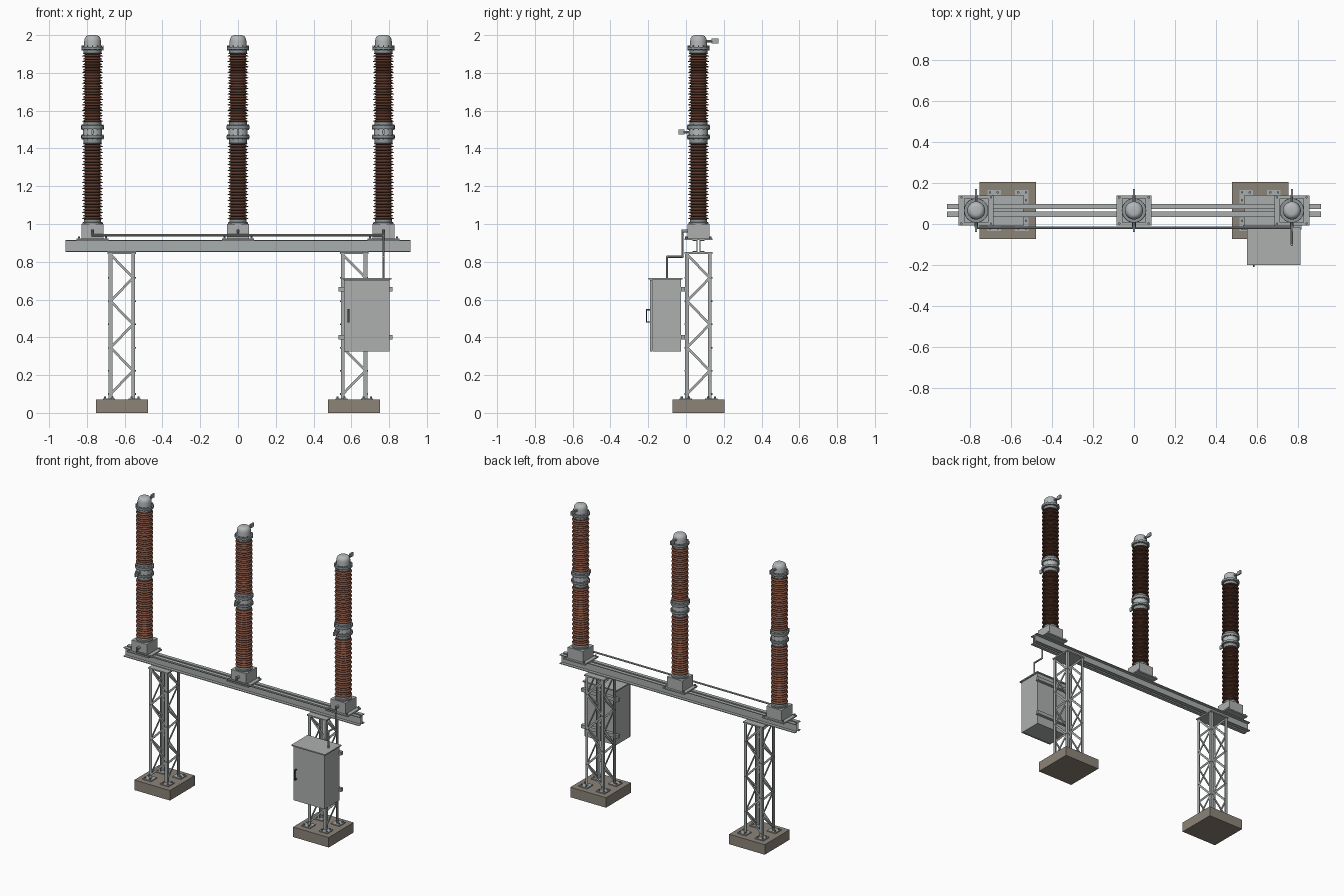
import bpy, bmesh, math
from mathutils import Vector, Matrix

if "Cube" in bpy.data.objects:
    bpy.data.objects.remove(bpy.data.objects["Cube"])

YC = 0.066                 # centre line of the structure
POLES = (-0.77, 0.0, 0.77)
LEGS = (-0.615, 0.615)


def mat(name, rgb):
    m = bpy.data.materials.new(name)
    m.diffuse_color = (*rgb, 1)
    m.use_nodes = True
    m.node_tree.nodes["Principled BSDF"].inputs["Base Color"].default_value = m.diffuse_color
    return m


STEEL = mat("galvanised steel", (0.40, 0.42, 0.42))
PAINT = mat("cabinet grey", (0.42, 0.435, 0.43))
METAL = mat("cast flange grey", (0.27, 0.30, 0.31))
CAP = mat("light aluminium", (0.46, 0.48, 0.49))
BROWN = mat("brown porcelain", (0.19, 0.07, 0.043))
CONCRETE = mat("concrete", (0.26, 0.23, 0.19))
DARK = mat("dark fittings", (0.06, 0.06, 0.065))


def finish(bm, name, material, smooth=False):
    bmesh.ops.recalc_face_normals(bm, faces=bm.faces)
    me = bpy.data.meshes.new(name)
    bm.to_mesh(me)
    bm.free()
    me.materials.append(material)
    ob = bpy.data.objects.new(name, me)
    bpy.context.collection.objects.link(ob)
    if smooth:
        bpy.ops.object.select_all(action='DESELECT')
        ob.select_set(True)
        bpy.context.view_layer.objects.active = ob
        bpy.ops.object.shade_smooth_by_angle(angle=math.radians(35))
    return ob


def add_box(bm, x0, x1, y0, y1, z0, z1):
    m = Matrix.Translation(((x0 + x1) / 2, (y0 + y1) / 2, (z0 + z1) / 2))
    bmesh.ops.create_cube(bm, size=1, matrix=m @ Matrix.Diagonal((x1 - x0, y1 - y0, z1 - z0, 1)))


def add_rod(bm, a, b, r, seg=10):
    a, b = Vector(a), Vector(b)
    d = b - a
    m = Matrix.Translation((a + b) / 2) @ d.to_track_quat('Z', 'Y').to_matrix().to_4x4()
    bmesh.ops.create_cone(bm, cap_ends=True, segments=seg, radius1=r, radius2=r, depth=d.length, matrix=m)


def add_strip(bm, a, b, normal, width, thick):
    # flat bar from a to b lying in the plane with the given normal
    a, b, n = Vector(a), Vector(b), Vector(normal)
    d = (b - a).normalized()
    rot = Matrix((d, n.cross(d), n)).transposed().to_4x4()
    m = Matrix.Translation((a + b) / 2) @ rot @ Matrix.Diagonal(((b - a).length, width, thick, 1))
    bmesh.ops.create_cube(bm, size=1, matrix=m)


def box(name, material, *dims):
    bm = bmesh.new()
    add_box(bm, *dims)
    return finish(bm, name, material)


def lathe(name, material, profile, x, seg=28):
    bm = bmesh.new()
    vs = [bm.verts.new((x + r, YC, z)) for r, z in profile]
    es = [bm.edges.new(p) for p in zip(vs, vs[1:])]
    bmesh.ops.spin(bm, geom=vs + es, cent=(x, YC, 0), axis=(0, 0, 1), angle=math.tau, steps=seg, use_merge=True)
    bmesh.ops.remove_doubles(bm, verts=bm.verts, dist=1e-5)
    return finish(bm, name, material, True)


# Lattice legs on concrete footings
for cx in LEGS:
    box("footing", CONCRETE, cx - .138, cx + .138, YC - .138, YC + .138, 0, .07)
    box("leg_top_plate", STEEL, cx - .075, cx + .075, YC - .075, YC + .075, .842, .851)
    angles, plates, braces, bolts = (bmesh.new() for _ in range(4))
    h, w, t = .07, .02, .004
    for sx in (-1, 1):
        for sy in (-1, 1):
            X = lambda d: cx + sx * d
            Y = lambda d: YC + sy * d
            add_box(angles, *sorted((X(h), X(h - w))), *sorted((Y(h), Y(h - t))), .07, .845)
            add_box(angles, *sorted((X(h), X(h - t))), *sorted((Y(h - t), Y(h - w))), .07, .845)
            add_box(plates, *sorted((X(.1), X(.035))), *sorted((Y(.1), Y(.035))), .069, .077)
            for dx, dy in ((.088, .088), (.088, .05), (.05, .088)):
                add_rod(bolts, (X(dx), Y(dy), .075), (X(dx), Y(dy), .086), .006, 6)
    e, inset, step = .06, .064, .123
    for i in range(6):
        z0, z1 = .1 + i * step, .1 + (i + 1) * step
        a, b = (-e, e) if i % 2 == 0 else (e, -e)
        for s in (-1, 1):
            add_strip(braces, (cx + a, YC + s * inset, z0), (cx + b, YC + s * inset, z1), (0, 1, 0), .013, .004)
            add_strip(braces, (cx + s * inset, YC + a, z0), (cx + s * inset, YC + b, z1), (1, 0, 0), .013, .004)
            add_rod(bolts, (cx + a, YC + s * .067, z0), (cx + a, YC + s * .074, z0), .004, 6)
            add_rod(bolts, (cx + s * .067, YC + a, z0), (cx + s * .074, YC + a, z0), .004, 6)
    finish(angles, "leg_corner_angles", STEEL)
    finish(plates, "leg_base_plates", STEEL)
    finish(braces, "leg_diagonal_braces", STEEL)
    finish(bolts, "leg_bolts", METAL)

# Two back-to-back channels form the cross beam
beam = bmesh.new()
for s in (-1, 1):
    for y0, y1, z0, z1 in ((.006, .010, .851, .915), (.010, .031, .851, .856), (.010, .031, .910, .915)):
        add_box(beam, -.912, .912, *sorted((YC + s * y0, YC + s * y1)), z0, z1)
finish(beam, "cross_beam", STEEL)


def shed_profile(z0, z1, n=13):
    # alternating wide and narrow sheds with sloping tops
    pts, p = [(.038, z0)], (z1 - z0) / n
    for i in range(n):
        z = z0 + i * p
        pts += [(.039, z + .05 * p), (.055, z + .16 * p), (.055, z + .24 * p), (.039, z + .50 * p),
                (.050, z + .63 * p), (.050, z + .70 * p), (.039, z + .95 * p)]
    return pts + [(.038, z1)]


# Three breaker poles
for x in POLES:
    box("pole_mounting_plate", STEEL, x - .085, x + .085, YC - .074, YC + .074, .915, .924)
    box("mechanism_box", PAINT, x - .059, x + .059, YC - .059, YC + .059, .924, 1.0)
    bolts = bmesh.new()
    for sx in (-1, 1):
        for sy in (-1, 1):
            p = (x + sx * .072, YC + sy * .064)
            add_rod(bolts, (*p, .922), (*p, .934), .006, 6)
    finish(bolts, "plate_bolts", METAL)
    lathe("lower_collar", METAL, [(0, .999), (.054, .999), (.054, 1.008), (.046, 1.011), (.044, 1.026), (0, 1.026)], x)
    lathe("lower_insulator", BROWN, shed_profile(1.022, 1.435), x)
    lathe("middle_lower_flange", METAL, [(0, 1.43), (.047, 1.43), (.047, 1.452), (.060, 1.454), (.060, 1.468), (0, 1.468)], x)
    lathe("middle_housing", CAP, [(0, 1.467), (.05, 1.467), (.05, 1.505), (0, 1.505)], x)
    lathe("middle_upper_flange", METAL, [(0, 1.504), (.060, 1.504), (.060, 1.522), (.047, 1.524), (.047, 1.542), (0, 1.542)], x)
    lathe("upper_insulator", BROWN, shed_profile(1.538, 1.912), x)
    lathe("top_flange", METAL, [(0, 1.905), (.047, 1.905), (.047, 1.922), (.059, 1.924), (.059, 1.938), (0, 1.938)], x)
    dome = [(0, 1.937), (.044, 1.937), (.044, 1.968)]
    dome += [(.018 + .026 * math.cos(a), 1.970 + .030 * math.sin(a)) for a in (math.pi / 10 * k for k in range(1, 6))]
    lathe("top_cap", CAP, dome + [(0, 2.0)], x)
    # flange bolts around the middle and top joints
    ring = bmesh.new()
    for k in range(12):
        a = math.tau * k / 12
        px, py = x + .0545 * math.cos(a), YC + .0545 * math.sin(a)
        for z0, z1 in ((1.448, 1.474), (1.498, 1.528), (1.918, 1.944)):
            add_rod(ring, (px, py, z0), (px, py, z1), .0035, 6)
    finish(ring, "flange_bolts", METAL)
    # line terminals, rear at the top and front at the middle
    term = bmesh.new()
    add_rod(term, (x, YC + .035, 1.968), (x, YC + .075, 1.968), .007)
    add_box(term, x - .005, x + .005, YC + .07, YC + .105, 1.955, 1.981)
    add_rod(term, (x, YC - .04, 1.486), (x, YC - .078, 1.486), .007)
    add_box(term, x - .005, x + .005, YC - .105, YC - .074, 1.473, 1.499)
    finish(term, "line_terminals", STEEL)
    # cable gland into the front of the box
    gland = bmesh.new()
    add_rod(gland, (x, YC - .05, .963), (x, -.016, .963), .009, 12)
    add_rod(gland, (x, -.018, .972), (x, -.018, .94), .006)
    finish(gland, "cable_gland", METAL)

# Conduit along the beam and down into the cabinet
pipe = bmesh.new()
path = [(-.775, -.018, .94), (.77, -.018, .94), (.77, -.018, .827), (.77, -.1, .827), (.77, -.1, .71)]
for a, b in zip(path, path[1:]):
    add_rod(pipe, a, b, .006)
for p in path[1:4]:
    bmesh.ops.create_uvsphere(pipe, u_segments=10, v_segments=6, radius=.0065, matrix=Matrix.Translation(p))
finish(pipe, "conduit", STEEL, True)

# Control cabinet
box("cabinet_body", PAINT, .562, .803, -.178, -.026, .326, .708)
box("cabinet_door", PAINT, .562, .803, -.190, -.181, .326, .704)
box("door_seal", DARK, .566, .799, -.182, -.177, .330, .702)
box("cabinet_roof", PAINT, .552, .813, -.199, -.018, .706, .714)
handle = bmesh.new()
add_box(handle, .581, .589, -.211, -.206, .478, .55)
for z in (.478, .543):
    add_box(handle, .581, .589, -.207, -.189, z, z + .007)
finish(handle, "door_handle", DARK)
rails = bmesh.new()
for z in (.40, .655):
    add_box(rails, .532, .817, -.027, -.005, z - .012, z + .012)
finish(rails, "cabinet_mounting_rails", STEEL)
